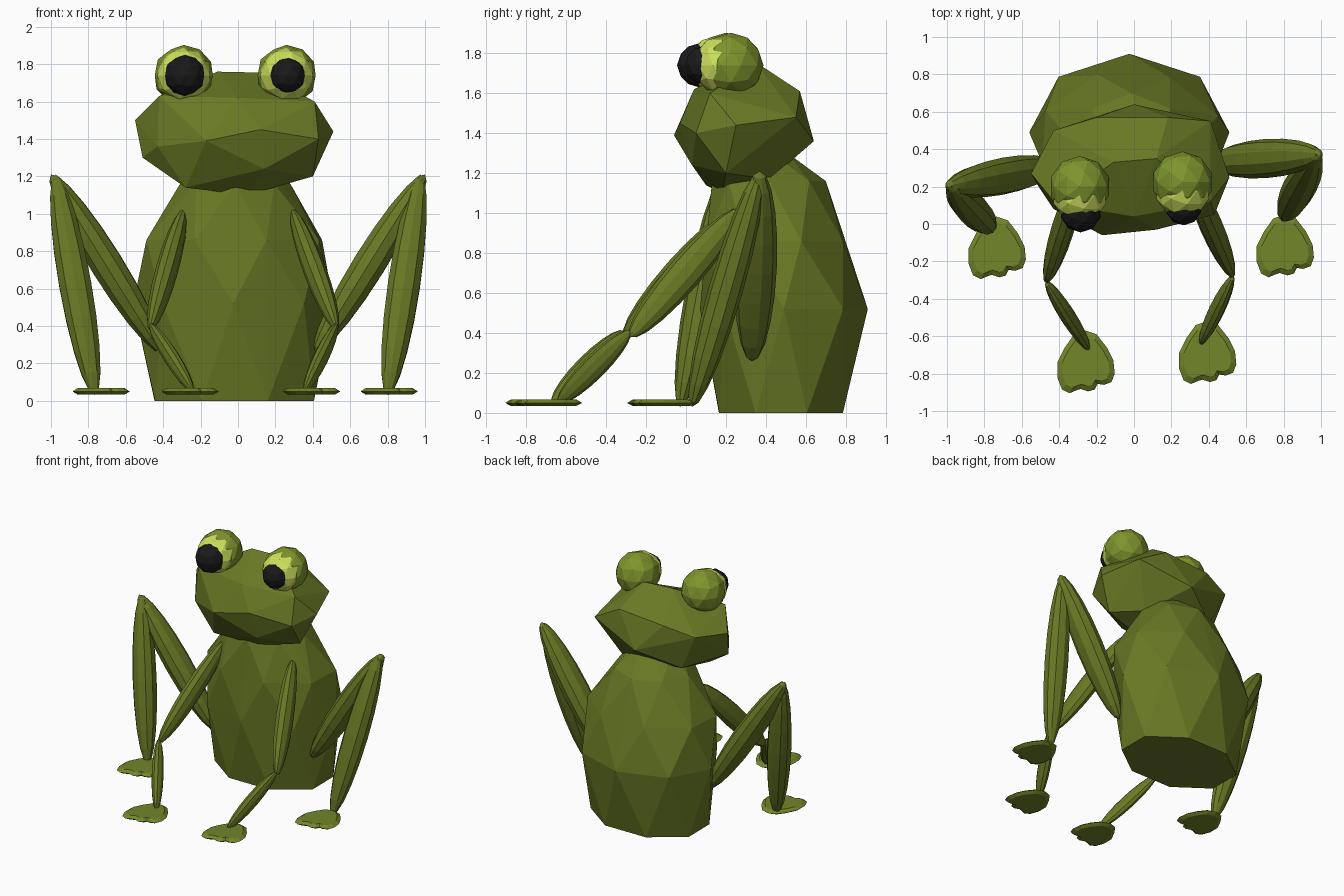
import bpy, bmesh, math
from mathutils import Vector, Matrix

if "Cube" in bpy.data.objects:
    bpy.data.objects.remove(bpy.data.objects["Cube"])


def material(name, rgb):
    m = bpy.data.materials.new(name)
    m.diffuse_color = (*rgb, 1)
    m.use_nodes = True
    m.node_tree.nodes["Principled BSDF"].inputs["Base Color"].default_value = m.diffuse_color
    return m


SKIN = material("skin", (0.14, 0.19, 0.018))
FOOT = material("foot_skin", (0.17, 0.24, 0.022))
LID = material("lid_skin", (0.21, 0.30, 0.026))
IRIS = material("iris_yellow", (0.62, 0.75, 0.11))
BLACK = material("pupil_black", (0.01, 0.01, 0.01))


def finish(bm, name, mat):
    bmesh.ops.recalc_face_normals(bm, faces=bm.faces)
    me = bpy.data.meshes.new(name)
    bm.to_mesh(me)
    bm.free()
    me.materials.append(mat)
    ob = bpy.data.objects.new(name, me)
    bpy.context.collection.objects.link(ob)
    return ob


def hull(name, points, mat):
    bm = bmesh.new()
    for p in points:
        bm.verts.new(p)
    res = bmesh.ops.convex_hull(bm, input=bm.verts)
    junk = {g for g in res["geom_interior"] + res["geom_unused"]
            if isinstance(g, bmesh.types.BMVert)}
    bmesh.ops.delete(bm, geom=list(junk), context='VERTS')
    return finish(bm, name, mat)


# Body: faceted sack with a flat base, rings of (z, x0, x1, y0, y1, twist)
pts = []
for z, x0, x1, y0, y1, twist in [
        (0.00, -0.48, 0.44, 0.14, 0.81, 0.4),
        (0.52, -0.56, 0.51, 0.07, 0.91, 0.0),
        (0.86, -0.52, 0.48, 0.08, 0.82, 0.35),
        (1.16, -0.31, 0.28, 0.13, 0.70, 0.0),
        (1.30, -0.18, 0.16, 0.22, 0.52, 0.4)]:
    for i in range(8):
        a = i * math.pi / 4 + twist
        pts.append(((x0 + x1) / 2 + (x1 - x0) / 2 * math.cos(a),
                    (y0 + y1) / 2 + (y1 - y0) / 2 * math.sin(a), z))
hull("body", pts, SKIN)

# Head: wide faceted lump
hull("head", [
    (-.17, -.06, 1.39), (.12, -.03, 1.45), (.14, .03, 1.24), (-.28, .10, 1.14),
    (.05, .18, 1.10), (.40, .20, 1.20), (.51, .25, 1.44), (.41, .12, 1.60),
    (0, .04, 1.62), (-.42, .11, 1.63), (-.11, .33, 1.76), (.12, .35, 1.755),
    (.43, .05, 1.40), (-.55, .27, 1.50), (-.51, .20, 1.30), (-.43, .08, 1.36),
    (-.43, .50, 1.52), (.41, .55, 1.48), (0, .64, 1.36), (-.20, .57, 1.58),
    (.18, .57, 1.61), (.25, .42, 1.17), (-.30, .48, 1.24)], SKIN)


def ball(name, centre, r, mat):
    bm = bmesh.new()
    bmesh.ops.create_icosphere(bm, subdivisions=2, radius=r,
                               matrix=Matrix.Translation(centre))
    finish(bm, name, mat)


# Eyes: lid, iris and pupil as nested balls stepping forward
for side, x, y, pr in (("left", -0.29, 0.20, 0.11), ("right", 0.26, 0.225, 0.097)):
    ball(side + "_eyelid", (x, y, 1.74), 0.163, LID)
    ball(side + "_iris", (x, y - 0.045, 1.74), 0.148, IRIS)
    ball(side + "_pupil", (x + 0.005, y - 0.135, 1.74), pr, BLACK)


# Limbs: spindles stretched between two joints
def limb(name, p, q, a, b):
    p, q = Vector(p), Vector(q)
    d = (q - p).normalized()
    u = (Vector((1, 0, 0)) - d * d.x).normalized()
    v = d.cross(u)
    half = (q - p).length / 2
    bm = bmesh.new()
    bmesh.ops.create_uvsphere(bm, u_segments=10, v_segments=10, radius=1)
    mid = (p + q) / 2
    for w in bm.verts:
        c = w.co.copy()
        w.co = mid + u * c.x * a + v * c.y * b + d * c.z * half
    finish(bm, name, SKIN)


# Foot: thin webbed paddle with three rounded toes, heel at the origin
OUTLINE = [(0, .04), (.06, .02), (.115, -.05), (.15, -.12), (.157, -.19),
           (.14, -.235), (.10, -.25), (.065, -.245), (.05, -.275), (.015, -.285),
           (-.025, -.272), (-.05, -.28), (-.085, -.295), (-.125, -.275),
           (-.15, -.21), (-.15, -.13), (-.11, -.05), (-.06, .02)]


def foot(name, x, y):
    bm = bmesh.new()
    rings = []
    for s, z in ((0.82, 0.034), (1.0, 0.05), (0.82, 0.068)):
        rings.append([bm.verts.new((x + px * s, y - .13 + (py + .13) * s, z))
                      for px, py in OUTLINE])
    n = len(OUTLINE)
    for r0, r1 in zip(rings, rings[1:]):
        for i in range(n):
            j = (i + 1) % n
            bm.faces.new((r0[i], r0[j], r1[j], r1[i]))
    bm.faces.new(rings[0])
    bm.faces.new(rings[2])
    finish(bm, name, FOOT)


# Each leg: root, bend, ankle, foot position
for name, root, bend, ankle, fx, fy, up, low in [
        ("left_front", (-.29, .26, 1.02), (-.47, -.31, .38), (-.24, -.67, .05),
         -.26, -.61, (.06, .085), (.04, .06)),
        ("right_front", (.29, .27, 1.02), (.53, -.28, .38), (.355, -.64, .05),
         .39, -.56, (.06, .085), (.04, .06)),
        ("left_hind", (-.41, .31, .26), (-1.0, .20, 1.21), (-.765, -.03, .03),
         -.735, 0, (.09, .10), (.09, .085)),
        ("right_hind", (.41, .33, .26), (1.0, .37, 1.21), (.80, .03, .03),
         .805, .01, (.09, .105), (.09, .085))]:
    limb(name + "_upper_leg", root, bend, *up)
    low_start = Vector(bend) + Vector((0, 0, .03 if "front" in name else 0))
    if "hind" in name:
        low_start.x *= 0.975
    limb(name + "_lower_leg", low_start, ankle, *low)
    foot(name + "_foot", fx, fy)
